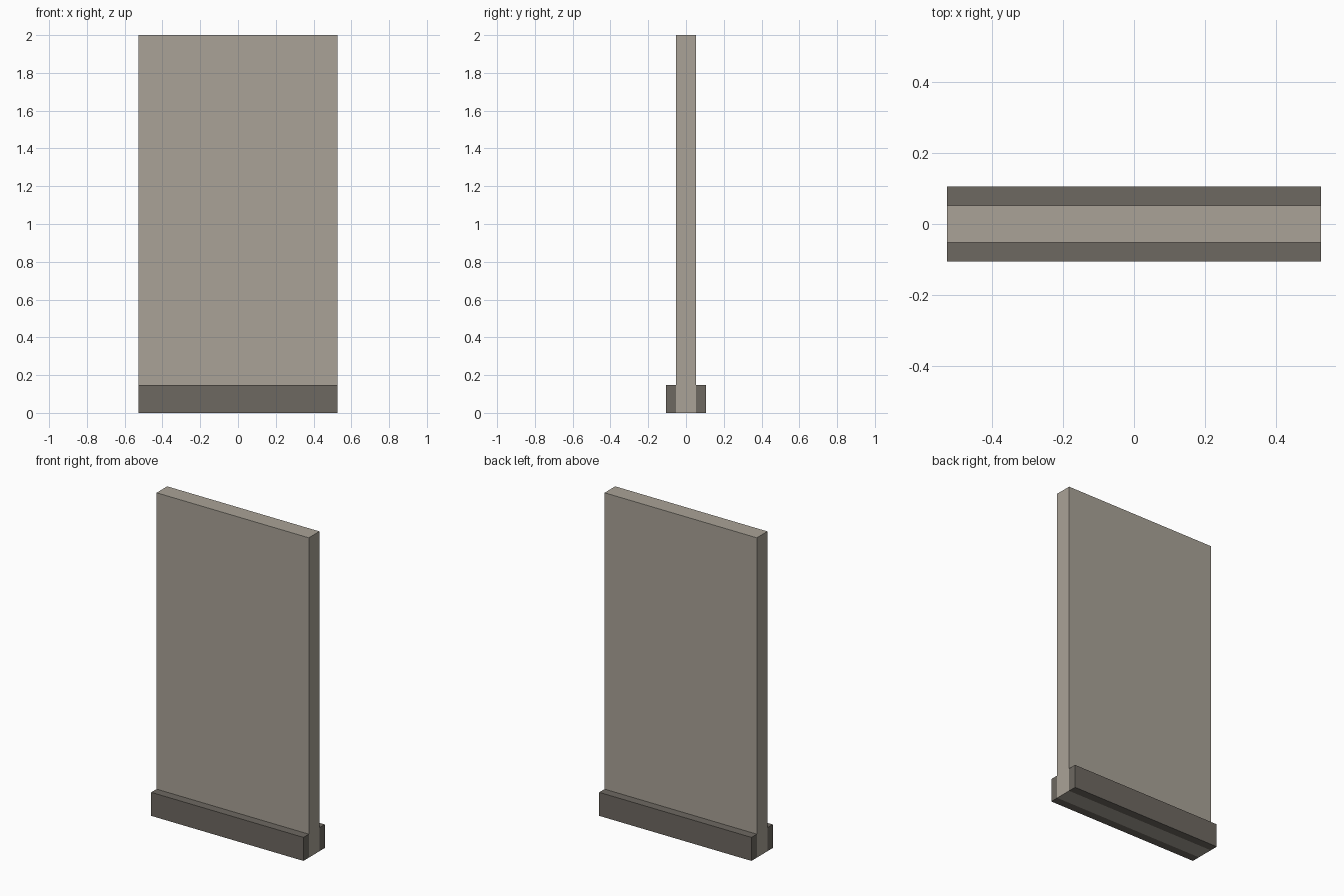
import bpy

if "Cube" in bpy.data.objects:
    bpy.data.objects.remove(bpy.data.objects["Cube"])

WIDTH, HEIGHT, THICK = 1.053, 2.0, 0.105
TRIM_DEPTH, TRIM_HEIGHT = 0.053, 0.147


def material(name, colour):
    mat = bpy.data.materials.new(name)
    mat.diffuse_color = (*colour, 1)
    mat.use_nodes = True
    mat.node_tree.nodes["Principled BSDF"].inputs["Base Color"].default_value = mat.diffuse_color
    return mat


def box(name, size, y, mat):
    """Box resting on z = 0, centred on x = 0."""
    bpy.ops.mesh.primitive_cube_add(size=1, location=(0, y, size[2] / 2))
    obj = bpy.context.object
    obj.name = name
    obj.scale = size
    bpy.ops.object.transform_apply(location=False, rotation=False, scale=True)
    obj.data.materials.append(mat)
    return obj


plaster = material("plaster", (0.40, 0.365, 0.31))
dark_trim = material("dark_trim", (0.155, 0.14, 0.12))

# Upright wall slab
box("wall_panel", (WIDTH, THICK, HEIGHT), 0, plaster)

# Skirting boards on both faces
for name, side in (("front_skirting", -1), ("back_skirting", 1)):
    box(name, (WIDTH, TRIM_DEPTH, TRIM_HEIGHT),
        side * (THICK + TRIM_DEPTH) / 2, dark_trim)
